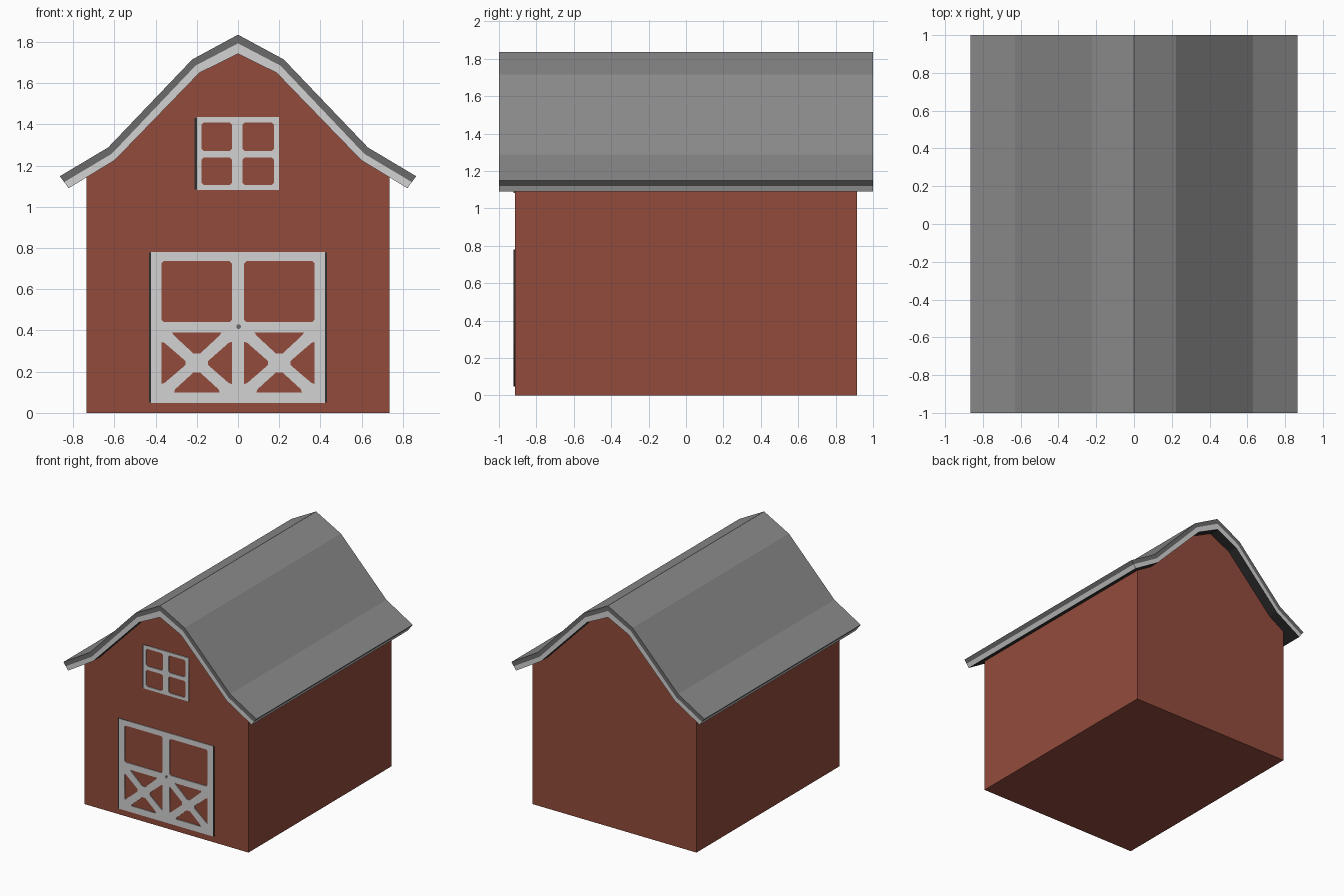
import bpy, bmesh, math
from mathutils import Matrix

if "Cube" in bpy.data.objects:
    bpy.data.objects.remove(bpy.data.objects["Cube"])


def material(name, hex_rgb):
    m = bpy.data.materials.new(name)
    lin = []
    for i in (0, 2, 4):
        c = int(hex_rgb[i:i + 2], 16) / 255
        lin.append(c / 12.92 if c <= 0.04045 else ((c + 0.055) / 1.055) ** 2.4)
    m.diffuse_color = (*lin, 1)
    m.use_nodes = True
    m.node_tree.nodes["Principled BSDF"].inputs["Base Color"].default_value = m.diffuse_color
    return m


RED = material("barn red", "934B3C")
ROOF = material("roof grey", "8B8B8B")
EDGE = material("roof edge grey", "6B6B6B")
TRIM = material("trim light grey", "D2D2D2")
DARK = material("shadow dark grey", "2E2E2E")


def finish(name, bm, mats):
    bmesh.ops.recalc_face_normals(bm, faces=bm.faces)
    me = bpy.data.meshes.new(name)
    bm.to_mesh(me)
    bm.free()
    for m in mats:
        me.materials.append(m)
    ob = bpy.data.objects.new(name, me)
    bpy.context.collection.objects.link(ob)
    return ob


def mirrored(half):
    """Full left-to-right line from a right half starting on x = 0."""
    return [(-x, z) for x, z in reversed(half[1:])] + half


# Gambrel roof: outer, middle and inner cross-section lines
outer = mirrored([(0, 1.835), (0.222, 1.715), (0.63, 1.288), (0.865, 1.148)])
middle = mirrored([(0, 1.793), (0.206, 1.685), (0.613, 1.257), (0.843, 1.12)])
inner_half = [(0, 1.742), (0.187, 1.65), (0.598, 1.226), (0.822, 1.09)]
inner = mirrored(inner_half)

bm = bmesh.new()
grid = [[[bm.verts.new((x, y, z)) for x, z in line] for y in (-1, 1)]
        for line in (outer, middle, inner)]


def quad(a, b, c, d, mat):
    bm.faces.new((a, b, c, d)).material_index = mat


n = len(outer)
for i in range(n - 1):
    for layer, mat in ((0, 0), (2, 3)):            # roof top and underside
        f, b = grid[layer]
        quad(f[i], f[i + 1], b[i + 1], b[i], mat)
    for k in (0, 1):                               # gable ends: edge, trim
        for s in (0, 1):
            u, l = grid[k][s], grid[k + 1][s]
            quad(u[i], u[i + 1], l[i + 1], l[i], k + 1)
for k in (0, 1):                                   # eave edges
    for e in (0, n - 1):
        quad(grid[k][0][e], grid[k][1][e], grid[k + 1][1][e], grid[k + 1][0][e], k + 1)
finish("roof", bm, [ROOF, EDGE, TRIM, DARK])

# Barn body, closed right under the roof
W, D = 0.735, 0.915
profile = mirrored(inner_half[:3] + [(W, 1.143), (W, 0)])
bm = bmesh.new()
face = bm.faces.new([bm.verts.new((x, -D, z)) for x, z in profile])
ext = bmesh.ops.extrude_face_region(bm, geom=[face], use_keep_orig=True)
for v in ext["geom"]:
    if isinstance(v, bmesh.types.BMVert):
        v.co.y = D
finish("barn_body", bm, [RED])


def rect(x0, x1, z0, z1, c=0.0):
    """Rectangle outline with optional cut corners."""
    if c == 0:
        return [(x0, z0), (x1, z0), (x1, z1), (x0, z1)]
    return [(x0 + c, z0), (x1 - c, z0), (x1, z0 + c), (x1, z1 - c),
            (x1 - c, z1), (x0 + c, z1), (x0, z1 - c), (x0, z0 + c)]


def plate(name, loops, mat, thick):
    """Thin front plate; the first loop is the outline, the rest are holes."""
    cu = bpy.data.curves.new(name, "CURVE")
    cu.dimensions = "2D"
    cu.fill_mode = "BOTH"
    cu.extrude = thick / 2
    for loop in loops:
        sp = cu.splines.new("POLY")
        sp.points.add(len(loop) - 1)
        for p, (x, z) in zip(sp.points, loop):
            p.co = (x, z, 0, 1)
        sp.use_cyclic_u = True
    tmp = bpy.data.objects.new(name + "_curve", cu)
    bpy.context.collection.objects.link(tmp)
    dg = bpy.context.evaluated_depsgraph_get()
    me = bpy.data.meshes.new_from_object(tmp.evaluated_get(dg))
    bpy.data.objects.remove(tmp)
    me.transform(Matrix.Translation((0, -D - thick / 2, 0)) @ Matrix.Rotation(math.pi / 2, 4, "X"))
    me.materials.clear()
    me.materials.append(mat)
    me.name = name
    ob = bpy.data.objects.new(name, me)
    bpy.context.collection.objects.link(ob)


# Double door frame: one upper opening and four cross-brace gaps per leaf
leaf = [rect(0.03, 0.372, 0.44, 0.737, 0.012),
        [(0.08, 0.39), (0.32, 0.39), (0.31, 0.375), (0.215, 0.287), (0.185, 0.287), (0.09, 0.375)],
        [(0.09, 0.10), (0.31, 0.10), (0.305, 0.115), (0.215, 0.197), (0.185, 0.197), (0.095, 0.115)],
        [(0.03, 0.14), (0.045, 0.145), (0.145, 0.232), (0.145, 0.252), (0.045, 0.34), (0.03, 0.345)],
        [(0.372, 0.14), (0.357, 0.145), (0.255, 0.232), (0.255, 0.252), (0.357, 0.34), (0.372, 0.345)]]
holes = leaf + [[(-x, z) for x, z in reversed(h)] for h in leaf]
plate("door_frame", [rect(-0.421, 0.421, 0.048, 0.78)] + holes, TRIM, 0.006)
for side, name in ((-1, "left"), (1, "right")):
    xs = sorted((side * 0.421, side * 0.432))
    plate("door_edge_" + name, [rect(*xs, 0.05, 0.778)], DARK, 0.006)
plate("door_latch", [rect(-0.008, 0.014, 0.408, 0.43, 0.006)], EDGE, 0.008)

# Four-pane loft window
panes = [rect(x0, x1, z0, z1, 0.012)
         for x0, x1 in ((-0.178, -0.028), (0.022, 0.175))
         for z0, z1 in ((1.105, 1.24), (1.27, 1.41))]
plate("window_frame", [rect(-0.2, 0.2, 1.082, 1.435)] + panes, TRIM, 0.006)
plate("window_edge", [rect(-0.21, -0.2, 1.085, 1.432)], DARK, 0.006)
